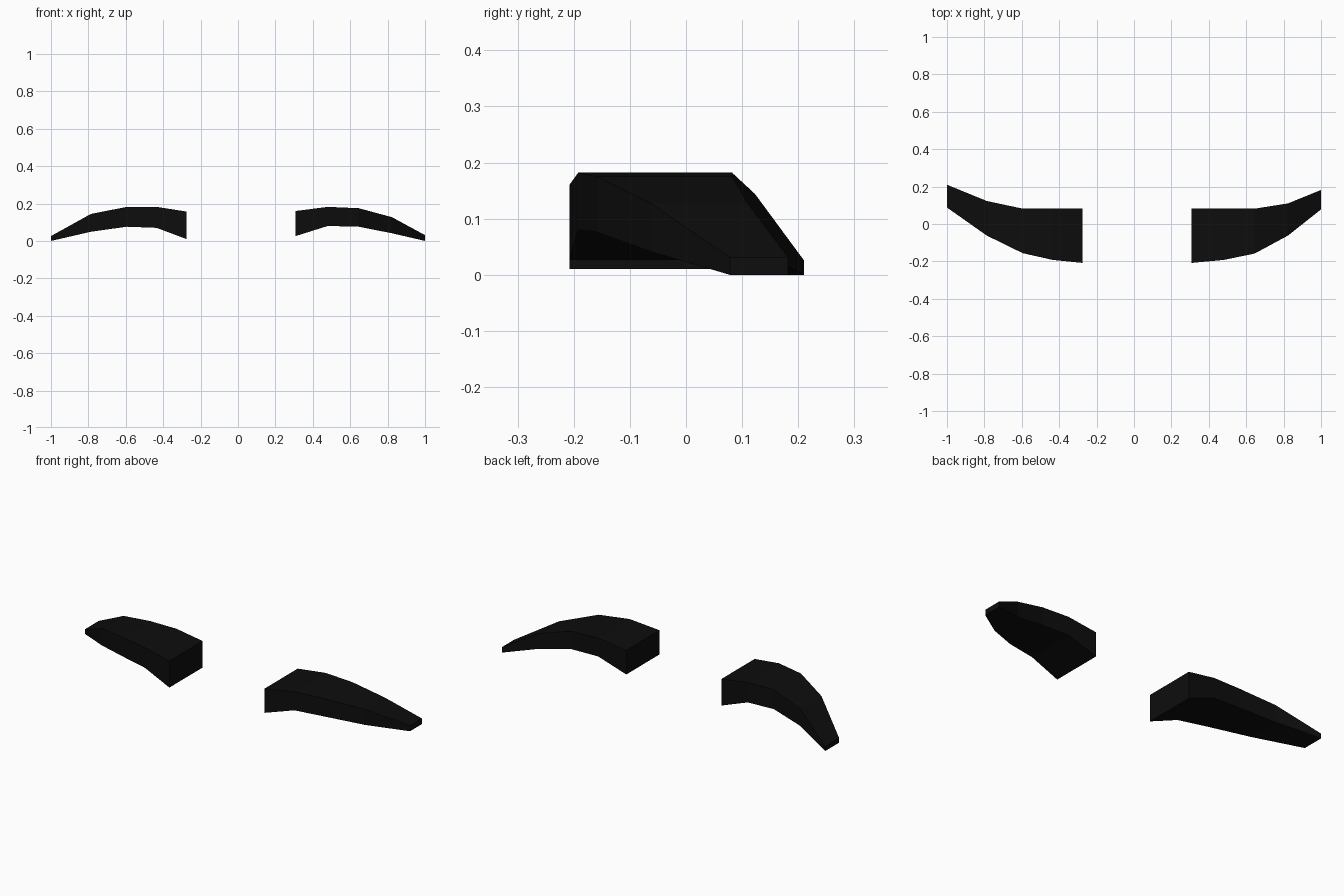
import bpy, bmesh

if "Cube" in bpy.data.objects:
    bpy.data.objects.remove(bpy.data.objects["Cube"])

black = bpy.data.materials.new("soft_black")
black.diffuse_color = (0.004, 0.004, 0.004, 1)
black.use_nodes = True
black.node_tree.nodes["Principled BSDF"].inputs["Base Color"].default_value = black.diffuse_color


def loft(name, sections):
    """Skin rectangular sections (x, y_front, y_back, z_bottom, z_top), capped at both ends."""
    bm = bmesh.new()
    rings = [[bm.verts.new((x, y, z)) for y, z in
              ((yf, zb), (yb, zb), (yb, zt), (yf, zt))]
             for x, yf, yb, zb, zt in sections]
    for a, b in zip(rings, rings[1:]):
        for i in range(4):
            j = (i + 1) % 4
            bm.faces.new((a[i], a[j], b[j], b[i]))
    bm.faces.new(rings[0])
    bm.faces.new(rings[-1])
    bmesh.ops.recalc_face_normals(bm, faces=bm.faces)
    mesh = bpy.data.meshes.new(name)
    bm.to_mesh(mesh)
    bm.free()
    mesh.materials.append(black)
    obj = bpy.data.objects.new(name, mesh)
    bpy.context.collection.objects.link(obj)


# Left brow, inner end to swept-back tip
loft("left_brow", [
    (-0.275, -0.208, 0.083, 0.01, 0.157),
    (-0.435, -0.192, 0.083, 0.07, 0.182),
    (-0.595, -0.156, 0.082, 0.076, 0.182),
    (-0.787, -0.062, 0.123, 0.049, 0.144),
    (-1.0, 0.088, 0.21, 0.0, 0.026),
])

# Right brow, slightly longer and flatter
loft("right_brow", [
    (0.308, -0.208, 0.083, 0.026, 0.16),
    (0.48, -0.192, 0.083, 0.08, 0.182),
    (0.645, -0.158, 0.082, 0.076, 0.175),
    (0.823, -0.062, 0.11, 0.041, 0.127),
    (1.0, 0.078, 0.182, 0.0, 0.031),
])
